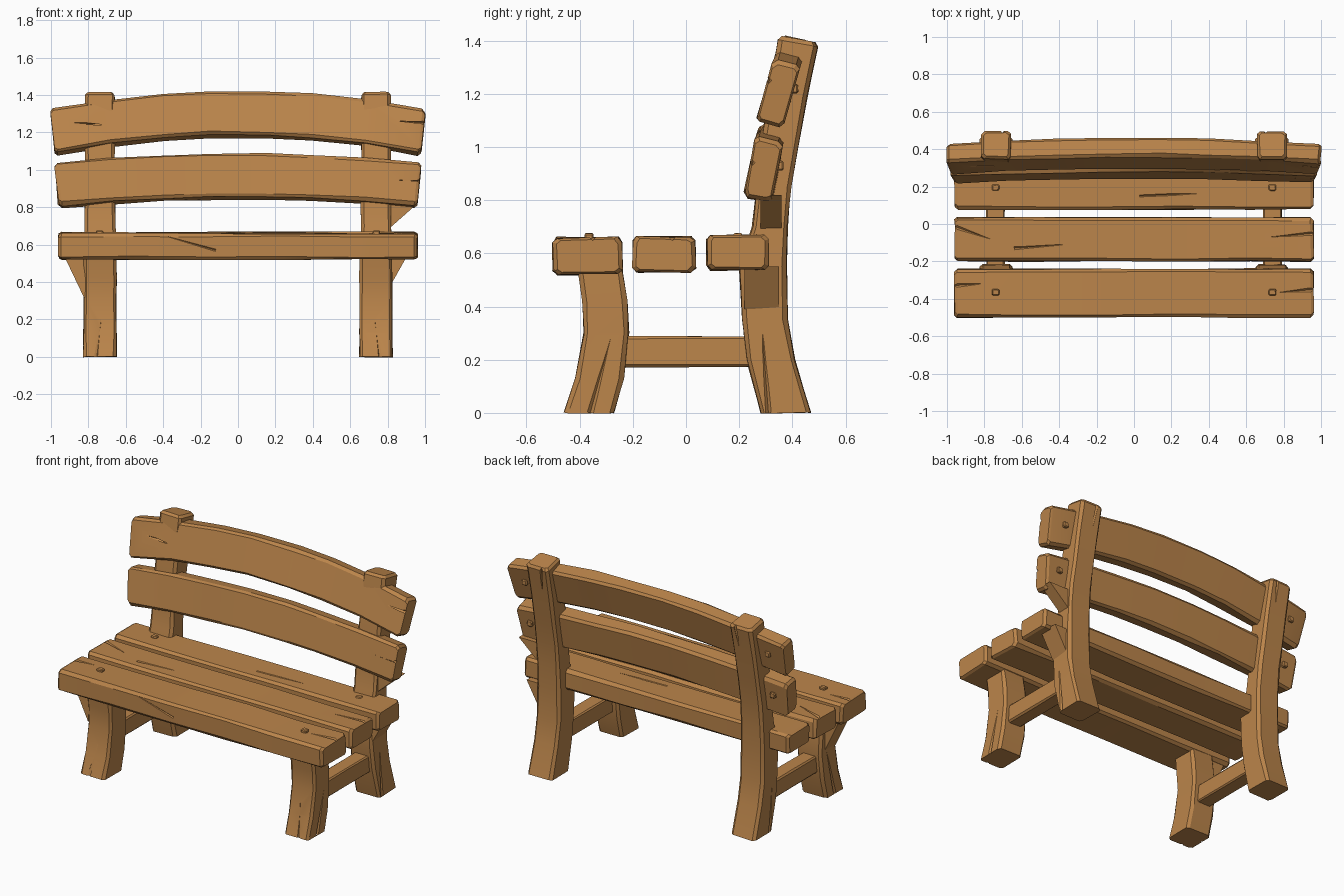
import bpy, bmesh, math, random
from mathutils import Vector

random.seed(4)
if "Cube" in bpy.data.objects:
    bpy.data.objects.remove(bpy.data.objects["Cube"], do_unlink=True)

wood = bpy.data.materials.new("warm wood")
wood.use_nodes = True
COLOR = (0.50, 0.235, 0.07, 1)
wood.diffuse_color = COLOR
wood.node_tree.nodes["Principled BSDF"].inputs["Base Color"].default_value = COLOR


def finish(name, bm):
    bmesh.ops.recalc_face_normals(bm, faces=bm.faces)
    mesh = bpy.data.meshes.new(name)
    bm.to_mesh(mesh)
    bm.free()
    mesh.materials.append(wood)
    ob = bpy.data.objects.new(name, mesh)
    bpy.context.collection.objects.link(ob)
    return ob


def ring(center, u, v, chamfer, jitter):
    """Eight-point chamfered rectangle spanned by half-vectors u and v."""
    a, b = 1 - chamfer / u.length, 1 - chamfer / v.length
    pts = [(1, b), (a, 1), (-a, 1), (-1, b), (-1, -b), (-a, -1), (a, -1), (1, -b)]
    wobble = lambda: random.uniform(-jitter, jitter)
    return [center + u * p + v * q + Vector((wobble(), wobble(), wobble())) for p, q in pts]


def beam(name, sections, chamfer=0.016, jitter=0.004, round_start=True, round_end=True):
    """Hewn timber lofted through (center, u, v) sections with worn ends."""
    rings = [ring(Vector(c), Vector(u), Vector(v), chamfer, jitter) for c, u, v in sections]
    for wanted, i, j in ((round_start, 0, 1), (round_end, -1, -2)):
        if wanted:
            tip = rings[i]
            mid = sum(tip, Vector()) / 8
            inward = (Vector(sections[j][0]) - Vector(sections[i][0])).normalized() * chamfer
            cap = [p + (mid - p).normalized() * chamfer for p in tip]
            rings[i] = [p + inward for p in tip]
            rings.insert(0 if i == 0 else len(rings), cap)
    bm = bmesh.new()
    loops = [[bm.verts.new(p) for p in r] for r in rings]
    for low, high in zip(loops, loops[1:]):
        for k in range(8):
            n = (k + 1) % 8
            bm.faces.new((low[k], low[n], high[n], high[k]))
    bm.faces.new(loops[0])
    bm.faces.new(loops[-1])
    return finish(name, bm)


def wedge(name, profile, y0, y1):
    """Triangular brace, profile in x and z."""
    bm = bmesh.new()
    front = bm.faces.new([bm.verts.new((x, y0, z)) for x, z in profile])
    out = bmesh.ops.extrude_face_region(bm, geom=[front])["geom"]
    moved = [g for g in out if isinstance(g, bmesh.types.BMVert)]
    bmesh.ops.translate(bm, verts=moved, vec=(0, y1 - y0, 0))
    if front not in bm.faces:
        bm.faces.new([v for v in bm.verts if v not in moved])
    return finish(name, bm)


def crack(ob, start, end, width=0.012):
    """Cut a tapering split, widest at start."""
    start, end = Vector(start), Vector(end)
    axis = end - start
    bpy.ops.mesh.primitive_cone_add(vertices=4, radius1=width, radius2=0.001,
                                    depth=axis.length, location=(start + end) / 2)
    cutter = bpy.context.object
    cutter.rotation_euler = axis.to_track_quat('Z', 'Y').to_euler()
    mod = ob.modifiers.new("split", 'BOOLEAN')
    mod.operation = 'DIFFERENCE'
    mod.object = cutter
    bpy.context.view_layer.objects.active = ob
    bpy.ops.object.modifier_apply(modifier=mod.name)
    bpy.data.objects.remove(cutter, do_unlink=True)


parts = []

# Seat slats
STATIONS = (-1, -0.6, -0.15, 0.25, 0.65, 1)
seats = {}
for name, y0, y1, z0, z1 in (("front_seat_slat", -0.50, -0.24, 0.52, 0.66),
                             ("middle_seat_slat", -0.20, 0.035, 0.53, 0.662),
                             ("rear_seat_slat", 0.078, 0.31, 0.537, 0.667)):
    half_y, half_z = (y1 - y0) / 2, (z1 - z0) / 2
    seats[name] = beam(name, [((0.96 * t, (y0 + y1) / 2, (z0 + z1) / 2),
                               (0, half_y, 0), (0, 0, half_z)) for t in STATIONS])
crack(seats["front_seat_slat"], (-0.97, -0.33, 0.66), (-0.82, -0.32, 0.66))
crack(seats["front_seat_slat"], (0.97, -0.35, 0.66), (0.72, -0.37, 0.66))
crack(seats["front_seat_slat"], (-0.12, -0.5, 0.57), (-0.4, -0.5, 0.65), 0.008)
crack(seats["middle_seat_slat"], (-0.97, -0.01, 0.665), (-0.74, -0.09, 0.66))
crack(seats["middle_seat_slat"], (0.97, -0.05, 0.66), (0.72, -0.07, 0.66))
crack(seats["middle_seat_slat"], (-0.64, -0.13, 0.665), (-0.38, -0.11, 0.66))
crack(seats["rear_seat_slat"], (0.03, 0.15, 0.67), (0.5, 0.17, 0.665), 0.008)

# Curved back slats: arched upward and bowed to the rear
backs = {}
for name, half_x, cy, cz, v, rise, bow in (
        ("lower_back_slat", 0.98, 0.29, 0.915, (0.022, 0.115), 0.05, 0.02),
        ("upper_back_slat", 1.0, 0.345, 1.2, (0.034, 0.117), 0.097, 0.035)):
    sections = []
    for t in (-1, -0.7, -0.4, -0.15, 0.15, 0.4, 0.7, 1):
        lift = 1 - t * t
        sections.append(((half_x * t * 0.99, cy + bow * lift, cz + rise * lift),
                         (0, 0.052, -0.011), (0.012 * t, *v)))
    backs[name] = beam(name, sections)
crack(backs["upper_back_slat"], (-0.73, 0.318, 1.24), (-0.92, 0.302, 1.255))
crack(backs["upper_back_slat"], (1.0, 0.31, 1.25), (0.8, 0.318, 1.265))
crack(backs["lower_back_slat"], (0.98, 0.25, 0.94), (0.6, 0.255, 0.955), 0.01)

# Legs and stretchers, repeated on each side
FRONT_LEG = ((0, -0.46, -0.27), (0.13, -0.415, -0.235), (0.3, -0.385, -0.215),
             (0.42, -0.39, -0.222), (0.54, -0.405, -0.24))
REAR_POST = ((0, 0.28, 0.47), (0.2, 0.228, 0.41), (0.35, 0.212, 0.382), (0.55, 0.2, 0.378),
             (0.7, 0.25, 0.382), (0.85, 0.268, 0.395), (1.0, 0.28, 0.42),
             (1.2, 0.315, 0.455), (1.405, 0.35, 0.5))
for side, label in ((1, "left"), (-1, "right")):
    front = beam(label + "_front_leg",
                 [((side * 0.738, (a + b) / 2, z), (0.088, 0, 0), (0, (b - a) / 2, 0))
                  for z, a, b in FRONT_LEG], jitter=0.003, round_start=False, round_end=False)
    rear = beam(label + "_rear_post",
                [((side * 0.738, (a + b) / 2, z), (0.088 - 0.009 * min(z, 1), 0, 0),
                  (0, (b - a) / 2, -0.015 * (z > 1.1))) for z, a, b in REAR_POST],
                jitter=0.003, round_start=False)
    outer = side * 0.826
    crack(front, (outer, -0.36, 0.0), (outer, -0.27, 0.33))
    crack(front, (side * 0.76, -0.46, 0.0), (side * 0.73, -0.395, 0.22))
    crack(rear, (outer, 0.31, 0.0), (outer, 0.285, 0.33))
    crack(rear, (side * 0.7, 0.505, 1.42), (side * 0.72, 0.45, 1.18))
    parts += [front, rear]
    parts.append(beam(label + "_stretcher",
                      [((side * 0.74, y, 0.23), (0.05, 0, 0), (0, 0, 0.057))
                       for y in (-0.26, 0, 0.26)], 0.008, 0.002, False, False))

    # Pegs that pin the seat slats to the frame
    for y in (-0.365, 0.195):
        parts.append(beam(label + "_peg", [((side * 0.74, y, z), (0.02, 0, 0), (0, 0.017, 0))
                                           for z in (0.64, 0.676)], 0.006, 0.001, False))
    # Pegs behind the back slats
    for y, z in ((0.345, 0.93), (0.4, 1.22)):
        parts.append(beam(label + "_back_peg",
                          [((side * 0.88, y + d, z), (0.018, 0, 0), (0, 0, 0.018))
                           for d in (-0.02, 0.022)], 0.006, 0.001, False))

# Splayed braces where the timber flares
parts.append(wedge("right_front_flare", ((-0.80, 0.53), (-0.925, 0.53), (-0.82, 0.31)), -0.38, -0.26))
parts.append(wedge("left_rear_flare", ((0.80, 0.55), (0.91, 0.55), (0.82, 0.39)), 0.22, 0.35))
parts.append(wedge("left_back_flare", ((0.79, 0.82), (0.96, 0.82), (0.79, 0.67)), 0.28, 0.36))

# Faceted smooth shading
bpy.ops.object.select_all(action='DESELECT')
for ob in parts + list(seats.values()) + list(backs.values()):
    ob.select_set(True)
    bpy.context.view_layer.objects.active = ob
bpy.ops.object.shade_smooth_by_angle(angle=math.radians(25))
